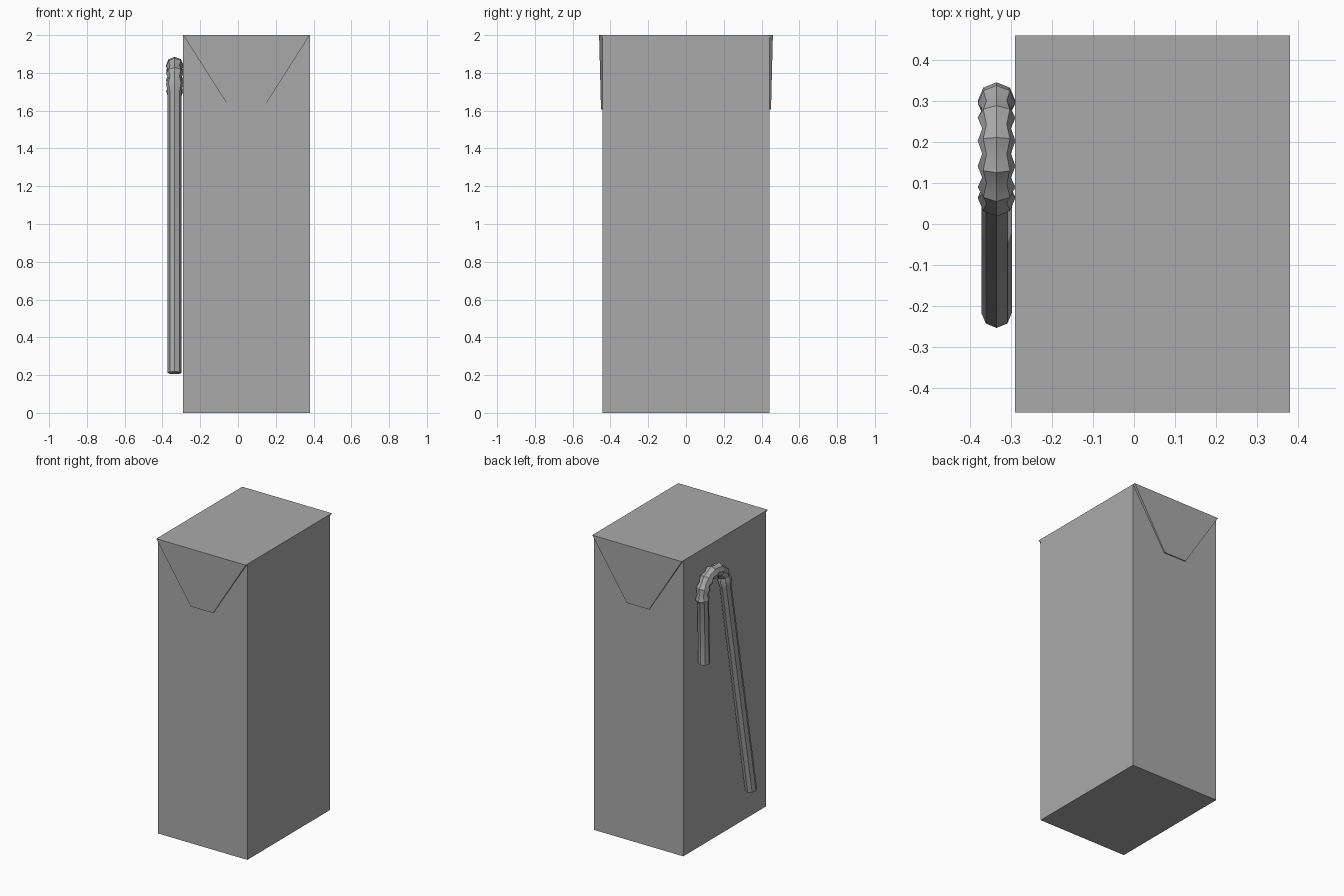
import bpy, bmesh, math
from mathutils import Vector

cube = bpy.data.objects.get("Cube")
if cube:
    bpy.data.objects.remove(cube, do_unlink=True)

grey = bpy.data.materials.new("plain grey")
grey.use_nodes = True
colour = (0.4, 0.4, 0.4, 1)
grey.diffuse_color = colour
grey.node_tree.nodes["Principled BSDF"].inputs["Base Color"].default_value = colour


def finish(name, bm):
    bmesh.ops.recalc_face_normals(bm, faces=bm.faces)
    mesh = bpy.data.meshes.new(name)
    bm.to_mesh(mesh)
    bm.free()
    mesh.materials.append(grey)
    obj = bpy.data.objects.new(name, mesh)
    bpy.context.collection.objects.link(obj)
    return obj


def loft(name, rings):
    """Skin a list of equal-length vertex rings and cap both ends."""
    bm = bmesh.new()
    loops = [[bm.verts.new(p) for p in ring] for ring in rings]
    n = len(loops[0])
    for a, b in zip(loops, loops[1:]):
        for i in range(n):
            j = (i + 1) % n
            bm.faces.new((a[i], a[j], b[j], b[i]))
    bm.faces.new(loops[0])
    bm.faces.new(loops[-1])
    return finish(name, bm)


# Carton body
left, right, depth, top = 0.38, -0.29, 0.443, 2.0
corners = [(right, -depth), (left, -depth), (left, depth), (right, depth)]
loft("carton_body", [[(x, y, z) for x, y in corners] for z in (0, top)])

# Folded flaps: tapered wedges on front and back
mid = (left + right) / 2
for name, side in (("front_flap", -1), ("back_flap", 1)):
    rings = []
    for half, outer, z in ((0.083, 0.45, 1.605), (0.335, 0.46, top)):
        rings.append([(mid + sx * half, side * y, z) for sx, y in
                      ((-1, depth), (1, depth), (1, outer), (-1, outer))])
    loft(name, rings)

# Straw: short leg, ribbed bend, long leg
straw_x, bend_y, bend_z, bend_r = -0.335, 0.182, 1.722, 0.12
tube, rib, groove = 0.037, 0.046, 0.035


def straw_ring(y, z, angle, radius):
    """Octagon across the straw; angle is the outward direction in the side plane."""
    out = Vector((0, math.cos(angle), math.sin(angle)))
    centre = Vector((straw_x, y, z))
    return [centre + radius * (math.cos(t) * out + math.sin(t) * Vector((1, 0, 0)))
            for t in (k * math.tau / 8 for k in range(8))]


def bend_ring(degrees, radius):
    a = math.radians(degrees)
    return straw_ring(bend_y + bend_r * math.cos(a), bend_z + bend_r * math.sin(a), a, radius)


rings = [straw_ring(0.285, 1.26, math.radians(-2), tube), bend_ring(-20, tube)]
for step in range(13):
    rings.append(bend_ring(-10 + 15 * step, groove if step % 2 else rib))
leg_angle = math.radians(169)
rings.append(straw_ring(0.056, 1.70, leg_angle, tube))
rings.append(straw_ring(-0.217, 0.212, leg_angle, tube))
straw = loft("drinking_straw", rings)

bpy.ops.object.select_all(action='DESELECT')
straw.select_set(True)
bpy.context.view_layer.objects.active = straw
bpy.ops.object.shade_smooth_by_angle(angle=math.radians(40))
